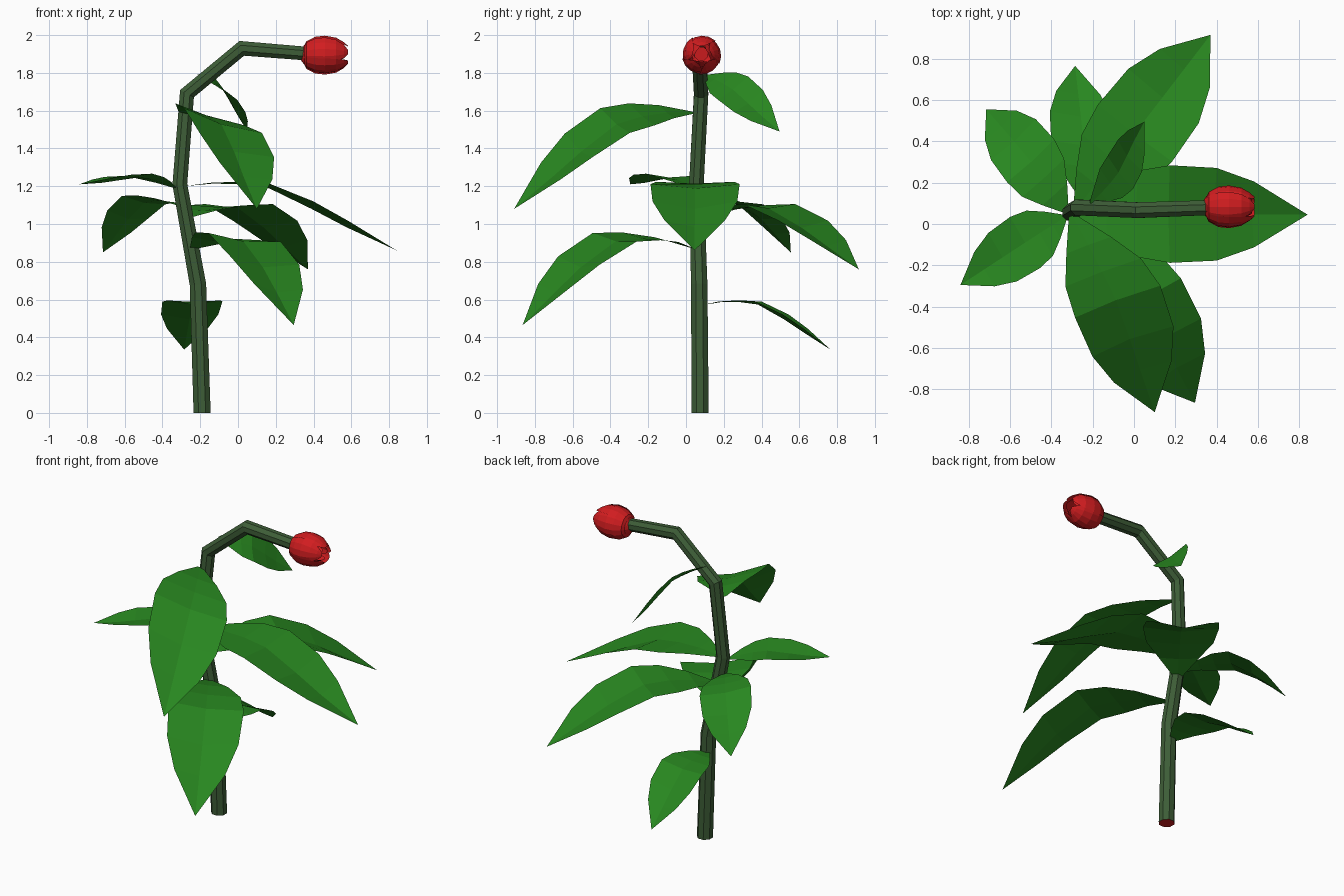
import bpy, bmesh, math
from mathutils import Vector

if "Cube" in bpy.data.objects:
    bpy.data.objects.remove(bpy.data.objects["Cube"])


def material(name, rgb):
    m = bpy.data.materials.new(name)
    m.diffuse_color = (*rgb, 1)
    m.use_nodes = True
    m.node_tree.nodes["Principled BSDF"].inputs["Base Color"].default_value = m.diffuse_color
    return m


leaf_green = material("leaf green", (0.021, 0.24, 0.014))
stem_green = material("stem green", (0.047, 0.11, 0.038))
petal_red = material("petal red", (0.64, 0.012, 0.014))


def grid_object(name, rows, mats, closed=False, caps=False):
    """Skin rows of points into a flat shaded mesh."""
    bm = bmesh.new()
    vs = [[bm.verts.new(p) for p in row] for row in rows]
    n = len(vs[0])
    for a, b in zip(vs, vs[1:]):
        for i in range(n if closed else n - 1):
            j = (i + 1) % n
            bm.faces.new((a[i], a[j], b[j], b[i]))
    if caps:
        for ring in (vs[0][::-1], vs[-1]):
            bm.faces.new(ring).material_index = len(mats) - 1
    bmesh.ops.remove_doubles(bm, verts=bm.verts, dist=0.0005)
    if closed:
        bmesh.ops.recalc_face_normals(bm, faces=bm.faces)
    me = bpy.data.meshes.new(name)
    bm.to_mesh(me)
    bm.free()
    for m in mats:
        me.materials.append(m)
    ob = bpy.data.objects.new(name, me)
    bpy.context.collection.objects.link(ob)
    return ob


# Stem: eight sided tube with mitred bends, red cut ends
path = [Vector(p) for p in [(-0.19, 0.075, 0), (-0.212, 0.07, 0.68), (-0.308, 0.055, 1.21),
                            (-0.27, 0.08, 1.69), (0.02, 0.067, 1.93), (0.39, 0.08, 1.90)]]
radii = [0.049, 0.047, 0.042, 0.041, 0.041, 0.039]
side = Vector((0, 1, 0))
rings = []
for i, (p, r) in enumerate(zip(path, radii)):
    d0 = (p - path[i - 1]).normalized() if i else (path[1] - p).normalized()
    d1 = (path[i + 1] - p).normalized() if i < len(path) - 1 else d0
    t = (d0 + d1).normalized()
    nrm = side.cross(t).normalized()
    if i == 0:
        nrm = Vector((1, 0, 0))
    mitre = 1 / max(t.dot(d0), 0.5)
    rings.append([p + r * (nrm * mitre * math.cos(a) + side * math.sin(a))
                  for a in (math.tau * (k + 0.5) / 8 for k in range(8))])
grid_object("stem", rings, [stem_green, petal_red], closed=True, caps=True)

# Leaf template: distance along chord, half width, arch height, upward fold
stations = [(0, 0.015, 0, 0), (0.124, 0.105, 0.055, 0.05), (0.242, 0.177, 0.093, 0.06),
            (0.373, 0.2, 0.122, 0.1), (0.579, 0.19, 0.103, 0.18), (0.751, 0.135, 0.065, 0.22),
            (1, 0, 0, 0)]


def leaf(name, base, tip, across, arch, width=1.0, reach=0.0):
    base, chord = Vector(base), Vector(tip) - Vector(base)
    size, c = chord.length, chord.normalized()
    w = Vector(across).normalized()
    up = c.cross(w).normalized()
    if up.z < 0:
        w, up = -w, -up
    rows = []
    for s, half, h, fold in stations:
        # reach carries the width of strongly arched leaves further out
        s += reach * s * s * (1 - s)
        half *= width * size
        mid = base + size * (s * c + h * arch * up)
        rows.append([mid + w * half, mid - fold * half * up, mid - w * half])
    grid_object(name, rows, [leaf_green])


leaf("leaf_front_upper", (-0.30, 0.04, 1.59), (0.10, -0.91, 1.08), (0.88, 0.33, -0.28), 1.25, 1, 0.1)
leaf("leaf_front_lower", (-0.24, 0.04, 0.87), (0.295, -0.865, 0.465), (0.83, 0.5, -0.1), 1.72, 1, 0.25)
leaf("leaf_right", (-0.29, 0.05, 1.20), (0.84, 0.045, 0.86), (0, 1, 0), 1)
leaf("leaf_back_right", (-0.28, 0.07, 1.03), (0.37, 0.915, 0.76), (0.79, -0.61, 0), 1.4, 1.03, 0.25)
leaf("leaf_top", (-0.21, 0.10, 1.785), (0.05, 0.495, 1.49), (0.5, -0.65, -0.5), 0.95, 1.06)
leaf("leaf_lowest", (-0.22, 0.08, 0.57), (-0.285, 0.765, 0.335), (1, -0.1, 0), 1.32, 1.1, 0.2)
leaf("leaf_left_back", (-0.325, 0.06, 1.10), (-0.715, 0.555, 0.85), (0.66, 0.6, -0.13), 1.65, 1.15, 0.3)
leaf("leaf_left_front", (-0.33, 0.035, 1.19), (-0.84, -0.295, 1.21), (0.5, -0.85, 0.04), 0.85, 1.18, 0.15)

# Flower: overlapping cupped petals around the x axis, open at the far end
cup = [(0.342, 0.033, 1), (0.362, 0.074, 1), (0.408, 0.099, 1), (0.46, 0.105, 1),
       (0.52, 0.094, 0.92), (0.56, 0.07, 0.75), (0.582, 0.05, 0.35)]


def petal(name, angle, half_span, scale, shift):
    rows = []
    for x, r, k in cup:
        row = []
        for j in range(-2, 3):
            a = angle + half_span * k * j / 2
            rr = r * scale * (1 - 0.03 * (j + 2) / 2)
            row.append((x + shift, 0.083 + rr * math.cos(a), 1.895 + rr * math.sin(a)))
        rows.append(row[::-1])
    grid_object(name, rows, [petal_red])


for i in range(5):
    petal(f"outer_petal_{i + 1}", math.tau * i / 5 + math.pi / 2, math.radians(44), 1, 0)
for i in range(3):
    petal(f"inner_petal_{i + 1}", math.tau * i / 3 + 0.4, math.radians(62), 0.72, -0.012)
